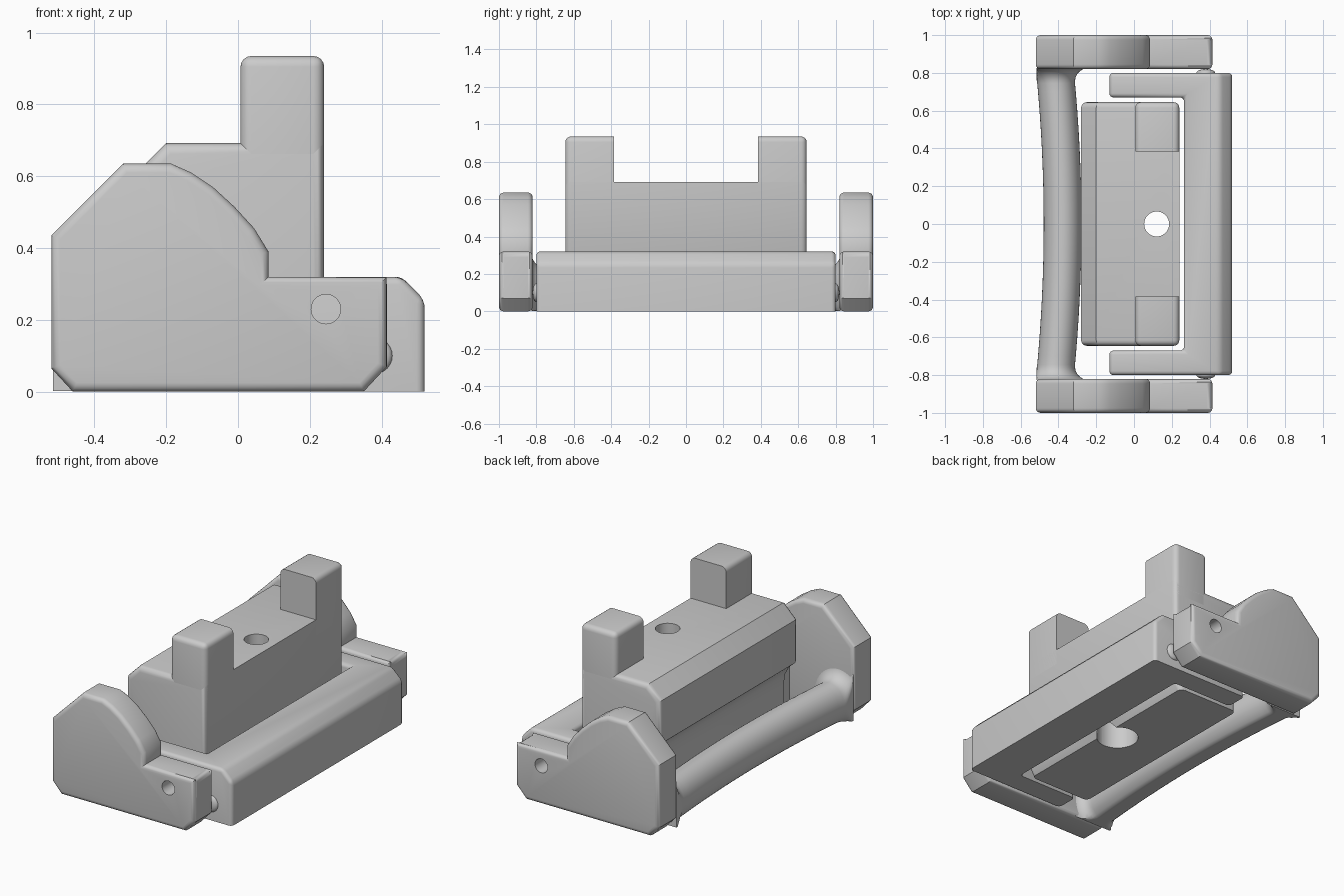
import bpy, bmesh, math
from mathutils import Matrix, Vector

cube = bpy.data.objects.get("Cube")
if cube:
    bpy.data.objects.remove(cube, do_unlink=True)

grey = bpy.data.materials.new("plain grey")
grey.use_nodes = True
grey.diffuse_color = (0.6, 0.6, 0.6, 1)
grey.node_tree.nodes["Principled BSDF"].inputs["Base Color"].default_value = (0.6, 0.6, 0.6, 1)


def finish(name, bm):
    bmesh.ops.recalc_face_normals(bm, faces=bm.faces[:])
    mesh = bpy.data.meshes.new(name)
    bm.to_mesh(mesh)
    bm.free()
    mesh.materials.append(grey)
    obj = bpy.data.objects.new(name, mesh)
    bpy.context.collection.objects.link(obj)
    return obj


def shade(obj):
    bpy.ops.object.select_all(action='DESELECT')
    obj.select_set(True)
    bpy.context.view_layer.objects.active = obj
    bpy.ops.object.shade_smooth_by_angle(angle=math.radians(35))


def prism(points, lo, hi, axis):
    """Extrude an outline along y (outline in x, z) or along z (outline in x, y)."""
    def place(p, t):
        return (p[0], t, p[1]) if axis == 'y' else (p[0], p[1], t)
    bm = bmesh.new()
    face = bm.faces.new([bm.verts.new(place(p, lo)) for p in points])
    new = bmesh.ops.extrude_face_region(bm, geom=[face])["geom"]
    shift = Vector(place((0, 0), hi - lo))
    bmesh.ops.translate(bm, vec=shift, verts=[v for v in new if isinstance(v, bmesh.types.BMVert)])
    bmesh.ops.recalc_face_normals(bm, faces=bm.faces[:])
    return bm


def round_edges(bm, rule, width, segments=4):
    edges = [e for e in bm.edges
             if e.calc_face_angle(0) > 0.5 and rule(e.verts[0].co, e.verts[1].co)]
    bmesh.ops.bevel(bm, geom=edges, offset=width, offset_type='OFFSET',
                    segments=segments, profile=0.5, affect='EDGES', clamp_overlap=True)


def cut_hole(obj, radius, centre, depth, axis):
    bm = bmesh.new()
    bmesh.ops.create_cone(bm, cap_ends=True, segments=40, radius1=radius, radius2=radius, depth=depth)
    if axis == 'y':
        bmesh.ops.rotate(bm, verts=bm.verts[:], matrix=Matrix.Rotation(math.pi / 2, 3, 'X'))
    bmesh.ops.translate(bm, verts=bm.verts[:], vec=centre)
    cutter = finish("hole_cutter", bm)
    cutter.hide_render = True
    mod = obj.modifiers.new("hole", 'BOOLEAN')
    mod.operation, mod.solver, mod.object = 'DIFFERENCE', 'EXACT', cutter
    graph = bpy.context.evaluated_depsgraph_get()
    cut = bpy.data.meshes.new_from_object(obj.evaluated_get(graph))
    obj.modifiers.clear()
    obj.data = cut
    bpy.data.objects.remove(cutter, do_unlink=True)


def off_ground(a, b):
    return max(a.z, b.z) > 0.001


# Side plates of the handle, with a pivot hole in each
plate = [(-0.52, 0.065), (-0.52, 0.435), (-0.32, 0.635), (-0.186, 0.635), (-0.13, 0.61),
         (-0.07, 0.57), (-0.01, 0.515), (0.045, 0.455), (0.085, 0.39), (0.085, 0.32),
         (0.415, 0.32), (0.415, 0.07), (0.35, 0), (-0.46, 0)]
for side, name in ((1, "back_plate"), (-1, "front_plate")):
    lo, hi = sorted((side * 0.82, side))
    bm = prism(plate, lo, hi, 'y')
    round_edges(bm, lambda a, b: abs(a.y - b.y) < 0.001, 0.025)
    round_edges(bm, lambda a, b: min(a.x, b.x) > 0.41 and min(a.z, b.z) > 0.29
                and abs(a.y - b.y) > 0.05, 0.03)
    obj = finish(name, bm)
    cut_hole(obj, 0.041, (0.245, side * 0.91, 0.23), 0.4, 'y')
    shade(obj)

# Bowed grip bar flaring into the plates, flat underneath
bm = bmesh.new()
half, flare, around = 0.825, 0.08, 40
inner = [half - flare * (1 - math.cos(i * math.pi / 16)) for i in range(9)]
stations = [-y for y in inner] + [-0.7 + 0.1 * i for i in range(15)] + inner[::-1]
rings = []
for y in stations:
    near = max(0, 1 - (half - abs(y)) / flare)
    extra = flare * (1 - math.sqrt(max(0, 1 - near * near)))
    cx = -0.378 - 0.042 * (y / half) ** 2
    ring = []
    for k in range(around):
        a = 2 * math.pi * k / around
        x = cx + (0.1 + extra) * math.cos(a)
        z = 0.11 + (0.12 + extra) * math.sin(a)
        ring.append(bm.verts.new((max(x, -0.515), y, max(z, 0.002))))
    rings.append(ring)
for r, s in zip(rings, rings[1:]):
    for k in range(around):
        n = (k + 1) % around
        bm.faces.new((r[k], r[n], s[n], s[k]))
bm.faces.new(rings[0])
bm.faces.new(rings[-1])
shade(finish("grip_bar", bm))

# C-shaped bracket with a chamfered outer top edge
outline = [(0.52, -0.8), (0.52, 0.8), (-0.13, 0.8), (-0.13, 0.67),
           (0.265, 0.67), (0.265, -0.67), (-0.13, -0.67), (-0.13, -0.8)]
bm = prism(outline, 0, 0.32, 'z')
round_edges(bm, lambda a, b: min(a.x, b.x) > 0.51 and min(a.z, b.z) > 0.31, 0.065, 1)
round_edges(bm, off_ground, 0.022)
shade(finish("bracket", bm))

# Small detent bumps between the bracket and the plates
for side, name in ((1, "back_detent"), (-1, "front_detent")):
    bm = bmesh.new()
    bmesh.ops.create_uvsphere(bm, u_segments=20, v_segments=12, radius=0.05)
    bmesh.ops.scale(bm, verts=bm.verts[:], vec=(1, 0.4, 1))
    bmesh.ops.translate(bm, verts=bm.verts[:], vec=(0.38, side * 0.8, 0.1))
    shade(finish(name, bm))

# Centre block, undercut above the grip, with a counterbored bolt hole
block = [(0.2, 0), (0.24, 0.07), (0.24, 0.692), (-0.2, 0.692), (-0.28, 0.612),
         (-0.28, 0.36), (-0.24, 0.325), (-0.21, 0.27), (-0.2, 0.2), (-0.2, 0)]
bm = prism(block, -0.645, 0.645, 'y')
round_edges(bm, lambda a, b: abs(a.y - b.y) < 0.001 and off_ground(a, b), 0.03)
obj = finish("centre_block", bm)
cut_hole(obj, 0.066, (0.12, 0, 0.35), 1, 'z')
cut_hole(obj, 0.115, (0.12, 0, 0.1), 0.5, 'z')
shade(obj)

# Upright posts, rounded except on their facing sides
for side, name in ((1, "back_post"), (-1, "front_post")):
    lo, hi = sorted((side * 0.385, side * 0.645))
    bm = prism([(0.007, lo), (0.24, lo), (0.24, hi), (0.007, hi)], 0.6, 0.935, 'z')

    def outer(a, b):
        facing = abs(a.y) < 0.39 and abs(b.y) < 0.39
        return max(a.z, b.z) > 0.61 and not facing
    round_edges(bm, outer, 0.03)
    shade(finish(name, bm))
